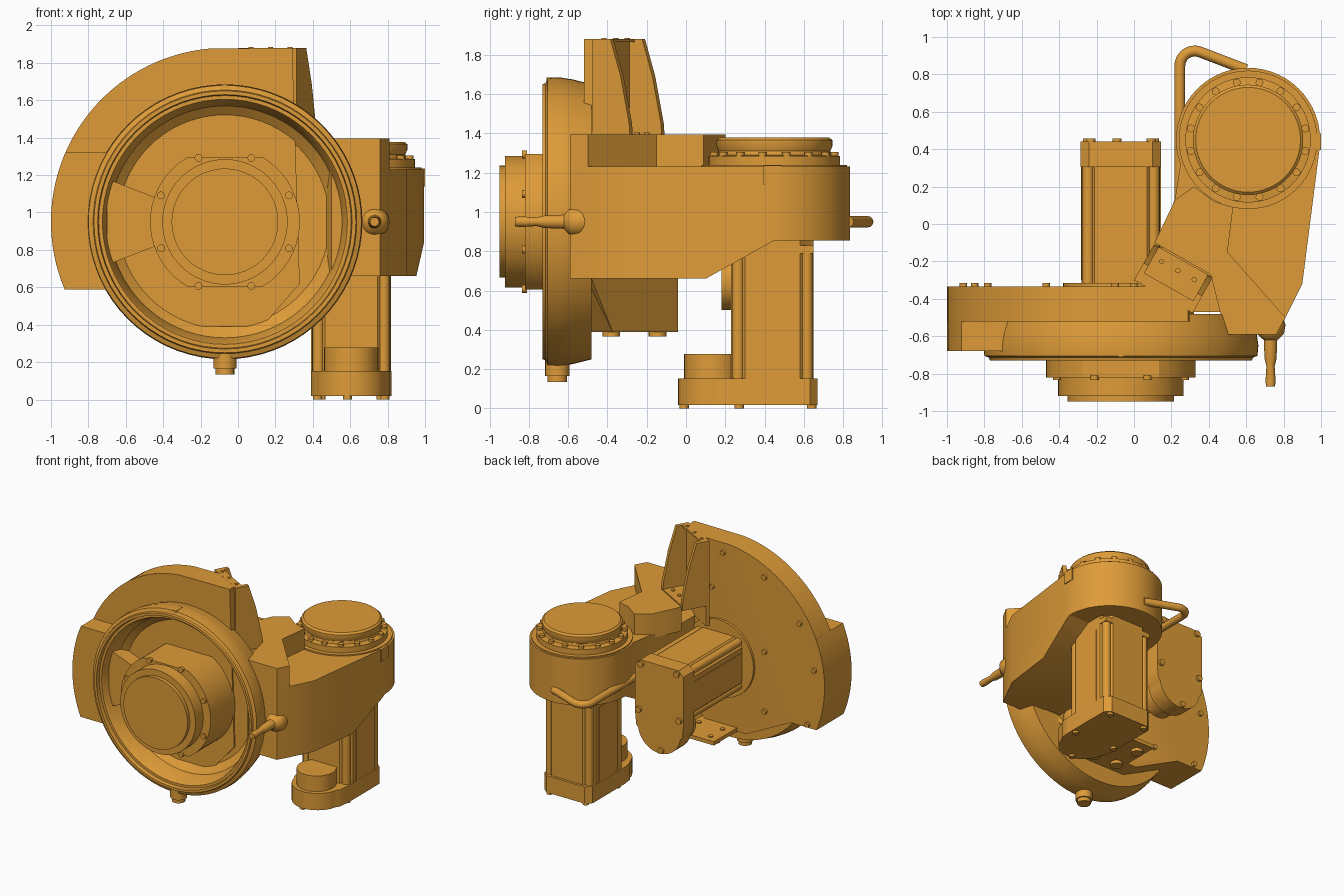
import bpy, bmesh, math
from mathutils import Vector

if "Cube" in bpy.data.objects:
    bpy.data.objects.remove(bpy.data.objects["Cube"])

orange = bpy.data.materials.new("orange_paint")
orange.diffuse_color = (0.73, 0.33, 0.04, 1)
orange.use_nodes = True
orange.node_tree.nodes["Principled BSDF"].inputs["Base Color"].default_value = orange.diffuse_color
MAPS = {'z': lambda u, v, w: (u, v, w), 'y': lambda u, v, w: (u, w, v), 'x': lambda u, v, w: (w, u, v)}


def finish(name, bm, angle=32):
    bmesh.ops.remove_doubles(bm, verts=bm.verts, dist=1e-5)
    bmesh.ops.recalc_face_normals(bm, faces=bm.faces)
    me = bpy.data.meshes.new(name)
    bm.to_mesh(me)
    bm.free()
    me.shade_smooth()
    me.set_sharp_from_angle(angle=math.radians(angle))
    me.materials.append(orange)
    ob = bpy.data.objects.new(name, me)
    bpy.context.collection.objects.link(ob)
    return ob


def add_prism(bm, pts, lo, hi, f):
    a = [bm.verts.new(f(u, v, lo)) for u, v in pts]
    b = [bm.verts.new(f(u, v, hi)) for u, v in pts]
    n = len(pts)
    bm.faces.new(a[::-1])
    bm.faces.new(b)
    for i in range(n):
        bm.faces.new((a[i], a[(i + 1) % n], b[(i + 1) % n], b[i]))


def prism(name, pts, lo, hi, f, cut=None):
    bm = bmesh.new()
    add_prism(bm, pts, lo, hi, f)
    if cut:  # slice by a plane, drop the positive side and cap it
        r = bmesh.ops.bisect_plane(bm, geom=bm.verts[:] + bm.edges[:] + bm.faces[:], plane_co=cut[0],
                                   plane_no=cut[1], clear_outer=True)
        edges = [e for e in r['geom_cut'] if isinstance(e, bmesh.types.BMEdge)]
        bmesh.ops.holes_fill(bm, edges=[e for e in edges if e.is_boundary])
    return finish(name, bm)


def arc(cx, cy, r, a0, a1, n):
    return [(cx + r * math.cos(math.radians(a0 + (a1 - a0) * i / n)),
             cy + r * math.sin(math.radians(a0 + (a1 - a0) * i / n))) for i in range(n + 1)]


def circle(cx, cy, r, n=16):
    return arc(cx, cy, r, 0, 360, n)[:-1]


def studs(name, spots, r, lo, hi, f, n=12):
    bm = bmesh.new()
    for u, v in spots:
        add_prism(bm, circle(u, v, r, n), lo, hi, f)
    return finish(name, bm)


def revolve(name, profile, cu, cv, f, n=64):
    bm = bmesh.new()
    rings = [[bm.verts.new(f(u, v, h)) for u, v in circle(cu, cv, max(r, 1e-7), n)] for r, h in profile]
    for p, q in zip(rings, rings[1:]):
        for i in range(n):
            j = (i + 1) % n
            bm.faces.new((p[i], p[j], q[j], q[i]))
    return finish(name, bm)


X, Y, Z = MAPS['x'], MAPS['y'], MAPS['z']
CX, CZ = -0.07, 0.95      # wheel head centre
AX, AY = 0.61, 0.45       # swivel joint centre
O, U, N = Vector((0, -0.30, 0)), Vector((0.87, -0.49, 0)), Vector((0.49, 0.87, 0))

# Round head shell with open front
revolve("head_ring", [(0, -0.50), (0.56, -0.51), (0.62, -0.56), (0.645, -0.68), (0.655, -0.70), (0.675, -0.70),
        (0.68, -0.73), (0.70, -0.73), (0.705, -0.715), (0.73, -0.705), (0.735, -0.65), (0.725, -0.58),
        (0.70, -0.48), (0, -0.48)], CX, CZ, Y, 72)
prism("ring_key", [(CX - 0.015, 1.64), (CX + 0.015, 1.64), (CX + 0.015, 1.685), (CX - 0.015, 1.685)], -0.71, -0.63, Y)

# Hub with flats above and below, and stepped nose
flat = math.degrees(math.asin(0.345 / 0.40))
prism("hub_flange", arc(CX, CZ, 0.40, -flat, flat, 20) + arc(CX, CZ, 0.40, 180 - flat, 180 + flat, 20), -0.82, -0.5, Y)
revolve("hub_nose", [(0, -0.8), (0.335, -0.8), (0.335, -0.92), (0.285, -0.92), (0.285, -0.95), (0, -0.95)], CX, CZ, Y)
studs("hub_bolts", [p for p in arc(CX, CZ, 0.37, 22.5, 337.5, 7)], 0.021, -0.835, -0.81, Y)
prism("recess_rib", [(-0.44, 1.08), (-0.70, 1.18), (-0.70, 0.72), (-0.44, 0.82)], -0.64, -0.5, Y)

# Large guard behind the head, cut off along the slanted bracket
guard = [(0.29, 1.88)] + arc(CX, CZ, 0.93, 95, 202.8, 36) + [(-0.7, 0.59), (-0.3, 0.39), (0.13, 0.39), (0.33, 0.62)]
prism("guard", guard, -0.52, -0.335, Y, cut=(O, N))
prism("guard_side_block", arc(CX, CZ, 0.93, 156.5, 202.8, 14) + arc(CX, CZ, 0.70, 211, 148, 14), -0.68, -0.335, Y)
studs("guard_bolts", [(CX + 0.85 * math.cos(math.radians(a)), CZ + 0.85 * math.sin(math.radians(a)))
      for a in (92, 118, 147, 172, 203)] + [(-0.47, 0.62), (-0.47, 1.1), (0.0, 1.5)], 0.02, -0.34, -0.315, Y)
prism("motor_mount", circle(CX, CZ, 0.31, 40), -0.36, -0.315, Y)


# Slanted channel bracket: web, two ribs, cap and foot plate
def slant(n, z, u):
    return O + U * u + N * n + Vector((0, 0, z))


rib = [(0, 1.38), (0.22, 1.38), (0.215, 1.45), (0.165, 1.69), (0.105, 1.88), (0, 1.88)]
for side, u in (("left", 0.0), ("right", 0.33)):
    prism("bracket_rib_" + side, rib, u, u + 0.03, slant)
prism("bracket_web", [(0, 1.2), (0.03, 1.2), (0.03, 1.88), (0, 1.88)], 0, 0.36, slant)
prism("bracket_cap", [(0, 1.865), (0.06, 1.865), (0.06, 1.88), (0, 1.88)], 0, 0.36, slant)
prism("bracket_foot", [(0, 1.36), (0.22, 1.36), (0.22, 1.395), (0, 1.395)], 0, 0.36, slant)
spots = [O + U * u + N * n for u, n in ((0.06, 0.035), (0.18, 0.035), (0.3, 0.035))]
studs("bracket_cap_bolts", [(p.x, p.y) for p in spots], 0.013, 1.87, 1.885, Z)
spots = [O + U * u + N * n for u, n in ((0.08, 0.16), (0.18, 0.16), (0.28, 0.16))]
studs("bracket_foot_bolts", [(p.x, p.y) for p in spots], 0.014, 1.39, 1.405, Z)

# Folded support plate below the head motor
prism("lower_plate", [(-0.22, 0.39), (0.13, 0.39), (0.32, 0.66), (0.32, 0.70), (0.28, 0.70), (0.11, 0.42), (-0.22, 0.42)],
      -0.48, -0.04, Y)
studs("lower_plate_feet", [(x, y) for x in (-0.15, 0.06) for y in (-0.38, -0.145)], 0.045, 0.365, 0.40, Z, 20)
studs("lower_plate_bolts", [(x, y) for x in (-0.15, 0.06) for y in (-0.25, -0.10)], 0.018, 0.41, 0.43, Z)

# Swivel arm: upper body with round end, sloped lower body, raised hump
left_side = [(0.22, 0.14), (0.15, -0.05), (0.15, -0.33), (0.31, -0.47), (0.46, -0.47), (0.50, -0.59)]
right_side = [(0.76, -0.59), (0.81, -0.50), (0.90, -0.32)]
outline = left_side + right_side + arc(AX, AY, 0.385, -6, 200, 32)
prism("arm_upper", outline, 0.855, 1.23, Z)
prism("arm_lower", outline, 0.66, 0.855, Z, cut=((0, 0.10, 0.66), (0, 0.195, -0.35)))
prism("arm_hump", [(0.50, -0.59), (0.76, -0.59), (0.81, -0.50), (0.50, -0.15), (0.53, 0.09), (0.43, 0.12), (0.32, 0.20),
      (0.22, 0.13), (0.11, -0.10), (0.41, -0.27), (0.46, -0.47)], 1.2, 1.395, Z)
prism("arm_side_tab", [(0.395, 1.14), (0.485, 1.14), (0.485, 1.235), (0.395, 1.235)], 0.95, 1.0, X)

# Swivel joint cover
revolve("joint_cover", [(0, 1.2), (0.37, 1.2), (0.37, 1.24), (0.335, 1.24), (0.335, 1.285), (0.29, 1.29), (0.285, 1.31),
        (0.295, 1.335), (0.295, 1.365), (0.28, 1.378), (0, 1.378)], AX, AY, Z)
studs("joint_bolts", arc(AX, AY, 0.312, 11.25, 348.75, 15), 0.021, 1.27, 1.305, Z)


# Two identical motors with offset end cover
def motor(name, f):
    c, h = 0.14, 0.21
    body = [(-c, -h), (c, -h), (h, -c), (h, c), (c, h), (-c, h), (-h, c), (-h, -c)]
    prism(name + "_body", body, -0.42, 0.31, f)
    prism(name + "_flange", [(-h, -h), (h, -h), (h, h), (-h, h)], -0.37, -0.33, f)
    bm = bmesh.new()
    for a in (-0.175, 0.175):
        for l in (-0.175, 0.175):
            add_prism(bm, circle(a, l, 0.032, 12), -0.36, 0.31, f)
    for a in (-0.21, 0.19):
        add_prism(bm, [(a, -0.1), (a + 0.02, -0.1), (a + 0.02, 0.1), (a, 0.1)], -0.3, 0.31, lambda u, v, w: f(u * 1.02, v, w))
    finish(name + "_tie_rods", bm)
    cover = [(-0.17, -0.23), (0.17, -0.23), (0.215, -0.19), (0.215, 0.21), (0.205, 0.3)] + \
        arc(0, 0.29, 0.19, 10, 170, 18) + [(-0.205, 0.3), (-0.215, 0.21), (-0.215, -0.19)]
    prism(name + "_cover", cover, 0.305, 0.44, f)
    prism(name + "_connector", circle(0, 0.305, 0.145, 36), 0.18, 0.31, f)
    studs(name + "_cover_bolts", [(-0.16, -0.2), (0.16, -0.2), (-0.18, 0.17), (0.18, 0.17), (-0.02, 0.45)],
          0.024, 0.43, 0.458, f)


motor("swivel_motor", lambda a, l, w: (0.605 + a, 0.44 - l, 0.458 - w))
motor("head_motor", lambda a, l, w: (CX + a, w, CZ - l))

# Drain plug under the head and front lock pin
revolve("drain_plug", [(0, 0.135), (0.05, 0.135), (0.05, 0.165), (0.062, 0.165), (0.062, 0.26), (0, 0.26)],
        CX, -0.655, Z, 24)
revolve("lock_pin", [(0, -0.87), (0.024, -0.87), (0.027, -0.84), (0.022, -0.76), (0.032, -0.72), (0.036, -0.62),
        (0.05, -0.61), (0.072, -0.585), (0.08, -0.54), (0.06, -0.48), (0, -0.46)], 0.73, 0.95, Y, 28)

# Bent rod guard around the joint
path = [(0.245, 0.10), (0.245, 0.45)] + arc(0.325, 0.845, 0.08, 180, 70, 10) + [(0.60, 0.825)]
cu = bpy.data.curves.new("joint_rod", 'CURVE')
cu.dimensions = '3D'
cu.bevel_depth = 0.029
cu.bevel_resolution = 4
cu.use_fill_caps = True
sp = cu.splines.new('POLY')
sp.points.add(len(path) - 1)
for p, (x, y) in zip(sp.points, path):
    p.co = (x, y, 0.95, 1)
cu.materials.append(orange)
bpy.context.collection.objects.link(bpy.data.objects.new("joint_rod", cu))
